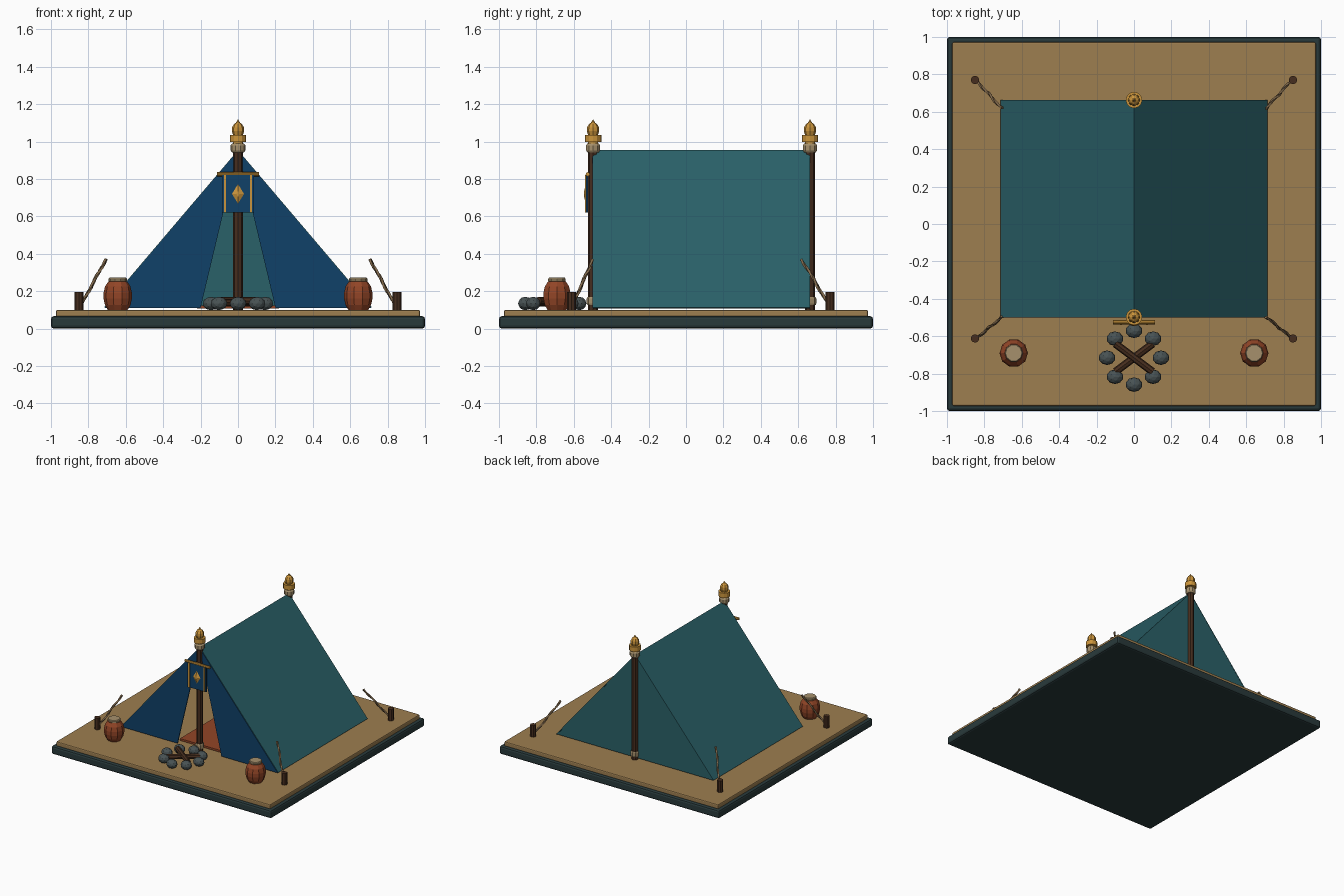
import bpy, bmesh, math
from mathutils import Vector, Matrix

if "Cube" in bpy.data.objects:
    bpy.data.objects.remove(bpy.data.objects["Cube"])


def material(name, rgb):
    m = bpy.data.materials.new(name)
    m.use_nodes = True
    m.diffuse_color = (*rgb, 1)
    m.node_tree.nodes["Principled BSDF"].inputs["Base Color"].default_value = (*rgb, 1)
    return m


SLATE = material("dark slate", (.022, .042, .044))
SAND = material("sand", (.34, .21, .08))
TEAL = material("teal canvas", (.023, .12, .14))
BLUE = material("deep blue cloth", (.005, .052, .14))
RUST = material("rust clay", (.29, .06, .02))
GOLD = material("gold", (.6, .3, .045))
WOOD = material("dark wood", (.062, .027, .013))
TAN = material("pale tan", (.38, .28, .15))
STONE = material("grey stone", (.065, .085, .088))
ROPE = material("rope", (.22, .14, .07))


def finish(name, bm, mat):
    bmesh.ops.recalc_face_normals(bm, faces=bm.faces)
    me = bpy.data.meshes.new(name)
    bm.to_mesh(me)
    bm.free()
    me.materials.append(mat)
    ob = bpy.data.objects.new(name, me)
    bpy.context.collection.objects.link(ob)
    return ob


def box(name, center, size, mat, bevel=0):
    bm = bmesh.new()
    bmesh.ops.create_cube(bm, size=1, matrix=Matrix.Translation(center) @ Matrix.Diagonal((*size, 1)))
    ob = finish(name, bm, mat)
    if bevel:
        mod = ob.modifiers.new("Bevel", "BEVEL")
        mod.width = bevel
        mod.segments = 2
    return ob


def rod(name, a, b, r, mat, sides=8):
    a, b = Vector(a), Vector(b)
    turn = (b - a).to_track_quat("Z", "Y").to_matrix().to_4x4()
    bm = bmesh.new()
    bmesh.ops.create_cone(bm, cap_ends=True, segments=sides, radius1=r, radius2=r,
                          depth=(b - a).length, matrix=Matrix.Translation((a + b) / 2) @ turn)
    return finish(name, bm, mat)


def lathe(name, profile, at, mat, sides=10):
    # profile holds (radius, height) pairs from bottom to top
    bm = bmesh.new()
    rings = [[bm.verts.new((at[0] + r * math.cos(math.tau * i / sides),
                            at[1] + r * math.sin(math.tau * i / sides), z))
              for i in range(sides)] for r, z in profile]
    for low, high in zip(rings, rings[1:]):
        for i in range(sides):
            j = (i + 1) % sides
            bm.faces.new((low[i], low[j], high[j], high[i]))
    bm.faces.new(rings[0])
    bm.faces.new(rings[-1])
    return finish(name, bm, mat)


def panel(name, faces, mat, thick=.008):
    bm = bmesh.new()
    for pts in faces:
        bm.faces.new([bm.verts.new(p) for p in pts])
    bmesh.ops.remove_doubles(bm, verts=bm.verts, dist=.0001)
    ob = finish(name, bm, mat)
    mod = ob.modifiers.new("Solidify", "SOLIDIFY")
    mod.thickness = thick
    mod.offset = 0
    return ob


def twisted_rope(name, a, b, mat, r=.009, rings=13):
    # square strand that turns along its length
    a, b = Vector(a), Vector(b)
    turn = (b - a).to_track_quat("Z", "Y").to_matrix()
    bm = bmesh.new()
    loops = []
    for k in range(rings):
        c = a.lerp(b, k / (rings - 1))
        sway = k * math.pi / 3
        c = c + turn @ Vector((.003 * math.cos(sway), .003 * math.sin(sway), 0))
        loops.append([bm.verts.new(c + turn @ Vector((r * math.cos(t), r * math.sin(t), 0)))
                      for t in [sway / 2 + i * math.pi / 2 for i in range(4)]])
    for low, high in zip(loops, loops[1:]):
        for i in range(4):
            j = (i + 1) % 4
            bm.faces.new((low[i], low[j], high[j], high[i]))
    bm.faces.new(loops[0])
    bm.faces.new(loops[-1])
    return finish(name, bm, mat)


# Ground
box("base_slab", (0, 0, .033), (2, 2, .066), SLATE, .015)
box("sand_top", (0, 0, .08), (1.945, 1.945, .04), SAND, .008)

# Tent canvas
FRONT, BACK, LOW, RIDGE, HALF = -.497, .663, .111, .95, .712
roof = [[(0, FRONT, RIDGE), (0, BACK, RIDGE), (s * HALF, BACK, LOW), (s * HALF, FRONT, LOW)]
        for s in (1, -1)]
panel("tent_roof", roof, TEAL)
panel("tent_back_wall", [[(-HALF, BACK - .005, LOW), (HALF, BACK - .005, LOW),
                          (0, BACK - .005, RIDGE)]], TEAL)
for s, side in ((1, "left"), (-1, "right")):
    panel(side + "_door_flap", [[(s * HALF, FRONT, LOW), (s * .2, FRONT, LOW),
                                 (0, FRONT, RIDGE)]], BLUE)
box("rug", (0, -.22, .114), (.44, .44, .016), RUST)

# Poles with collars and finials
for y, end in ((FRONT, "front"), (BACK, "back")):
    rod(end + "_pole", (0, y, .1), (0, y, .95), .026, WOOD)
    lathe(end + "_pole_foot", [(.03, .125), (.034, .135), (.034, .16), (.03, .168)], (0, y), TAN, 8)
    lathe(end + "_pole_collar", [(.032, .942), (.039, .952), (.039, .98), (.032, .99)], (0, y), TAN)
    lathe(end + "_finial_ring", [(.026, .985), (.026, .997), (.044, .997), (.044, 1.036),
                                 (.026, 1.036)], (0, y), GOLD, 12)
    lathe(end + "_finial_tip", [(.026, 1.034), (.033, 1.055), (.032, 1.075), (.022, 1.093),
                                (.012, 1.1), (.001, 1.117)], (0, y), GOLD, 8)

# Banner on the front pole
rod("banner_rod", (-.113, -.525, .825), (.113, -.525, .825), .011, GOLD)
box("banner_cloth", (0, -.53, .72), (.17, .01, .2), BLUE)
for s, side in ((1, "left"), (-1, "right")):
    box(side + "_banner_stripe", (s * .069, -.537, .72), (.012, .006, .2), GOLD)
bm = bmesh.new()
bmesh.ops.create_cone(bm, cap_ends=True, segments=4, radius1=1, radius2=.25, depth=1,
                      matrix=Matrix.Translation((0, -.539, .72)) @ Matrix.Diagonal((.037, .012, .06, 1))
                      @ Matrix.Rotation(math.pi / 2, 4, "X"))
finish("banner_diamond", bm, GOLD)

# Stakes, ropes and pots on both sides
for s, side in ((1, "left"), (-1, "right")):
    for end, y, tie in (("front", -.612, FRONT), ("back", .77, .618)):
        rod(f"{side}_{end}_stake", (s * .85, y, .098), (s * .85, y, .195), .023, WOOD)
        twisted_rope(f"{side}_{end}_rope", (s * .845, y, .115), (s * .706, tie, .37), ROPE)
    spot = (s * .643, -.69)
    lathe(side + "_pot", [(.052, .098), (.068, .125), (.076, .16), (.076, .19), (.068, .225),
                          (.05, .252)], spot, RUST)
    lathe(side + "_pot_lid", [(.042, .248), (.049, .255), (.049, .266), (.044, .272)], spot, TAN)

# Campfire
for i in range(8):
    t = i * math.tau / 8
    bm = bmesh.new()
    bmesh.ops.create_icosphere(
        bm, subdivisions=2, radius=1,
        matrix=Matrix.Translation((.144 * math.cos(t), -.715 + .144 * math.sin(t), .134))
        @ Matrix.Diagonal((.045, .039, .036, 1)))
    finish(f"fire_stone_{i + 1}", bm, STONE)
for s, z in ((1, .138), (-1, .148)):
    rod("fire_log", (-.1, -.715 - s * .075, z), (.1, -.715 + s * .075, z), .021, WOOD)
